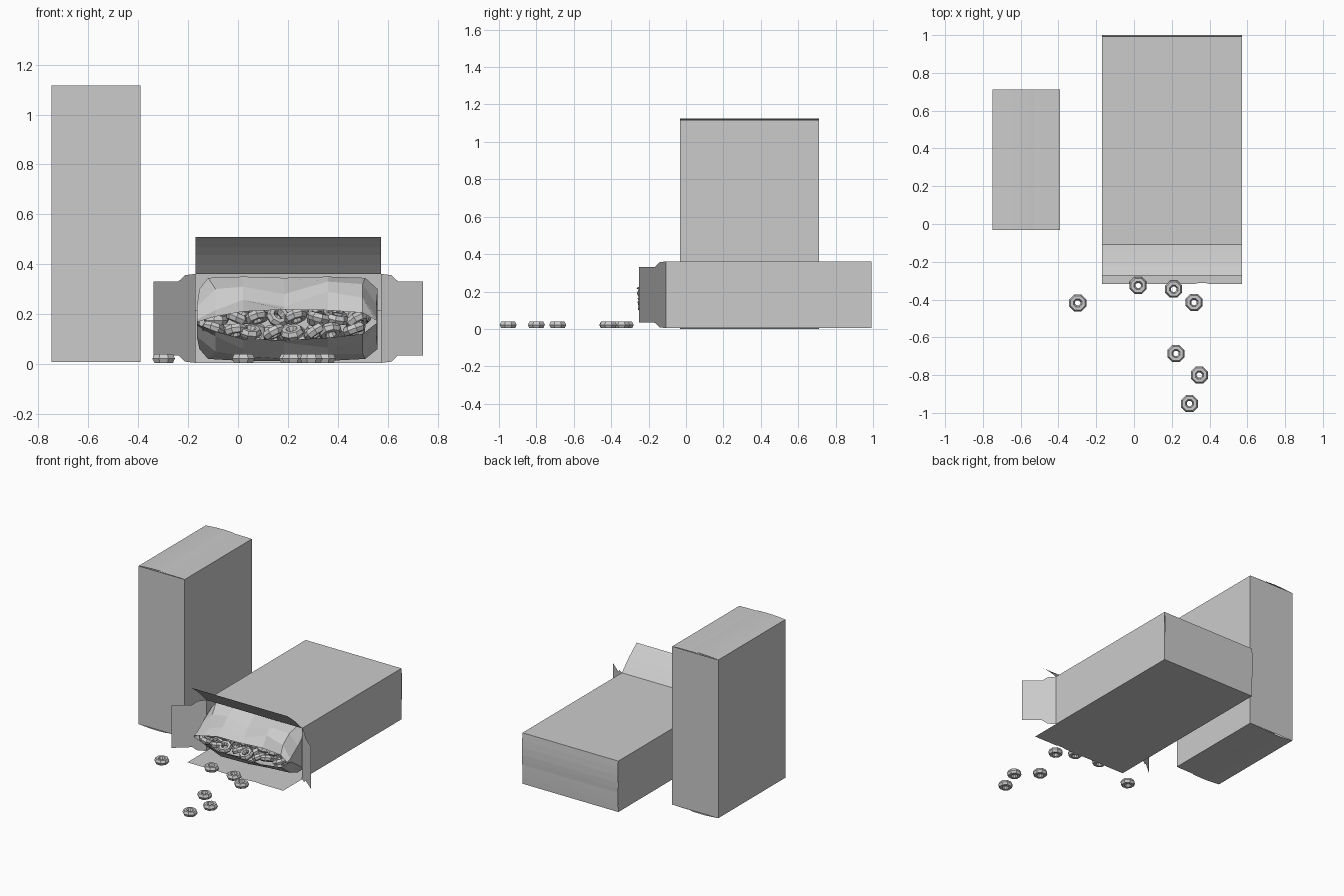
import bpy, bmesh, math, random
from mathutils import Vector, Euler

if "Cube" in bpy.data.objects:
    bpy.data.objects.remove(bpy.data.objects["Cube"])

random.seed(4)
W, D, H = 0.357, 0.743, 1.10      # carton thickness, width, height


def add_object(name, mesh):
    ob = bpy.data.objects.new(name, mesh)
    bpy.context.collection.objects.link(ob)
    return ob


def mesh_object(name, verts, faces):
    me = bpy.data.meshes.new(name)
    me.from_pydata([tuple(v) for v in verts], [], faces)
    return add_object(name, me)


# Card flap: flat outline (u along hinge, v away from it), sliced in v, then folded
def flap(name, outline, fold):
    bm = bmesh.new()
    bm.faces.new([bm.verts.new((u, v, 0)) for u, v in outline])
    bmesh.ops.triangulate(bm, faces=bm.faces[:])
    for v in (0.05, 0.1, 0.15, 0.19):
        bmesh.ops.bisect_plane(bm, geom=bm.verts[:] + bm.edges[:] + bm.faces[:],
                               plane_co=(0, v, 0), plane_no=(0, 1, 0))
    for vert in bm.verts:
        vert.co = fold(vert.co.x, vert.co.y)
    me = bpy.data.meshes.new(name)
    bm.to_mesh(me)
    bm.free()
    return add_object(name, me)


SLOT = [(0, 0), (D, 0), (D, .22), (.565, .22), (.54, .178), (.205, .178), (.18, .22), (0, .22)]
TONGUE = [(0, 0), (D, 0), (D, .21), (.57, .21), (.55, .205), (.53, .175), (.51, .205), (.49, .21),
          (.25, .21), (.23, .205), (.21, .175), (.19, .205), (.17, .21), (0, .21)]
DUST = [(0, 0), (W, 0), (W - .005, .055), (W - .03, .09), (W - .03, .222),
        (.03, .222), (.03, .09), (.005, .055)]


# Carton sleeve with closed ends; place maps local (thickness, width, height) to world
def carton(name, place, closed_ends):
    corners = [(0, 0), (W, 0), (W, D), (0, D)]
    verts = [place(x, y, z) for z in (0, H) for x, y in corners]
    mesh_object(name + "_sleeve", verts, [(i, (i + 1) % 4, (i + 1) % 4 + 4, i + 4) for i in range(4)])
    for label, z, s in closed_ends:
        flap(f"{name}_{label}_slot_flap", SLOT,
             lambda u, v: place(v, u, z + s * 0.008 * math.sin(math.pi * v / 0.28)))
        flap(f"{name}_{label}_tongue_flap", TONGUE,
             lambda u, v: place(W - v, u, z + s * 0.002 * math.sin(math.pi * v / 0.21)))


def upright(x, y, z):
    return Vector((-0.748 + x, -0.032 + y, 0.008 + z * 1.008))


def lying(x, y, z):
    return Vector((-0.17 + y, 0.992 - z, 0.361 - x))


carton("standing_box", upright, [("bottom", 0, -1), ("top", H, 1)])
carton("lying_box", lying, [("back", 0, -1)])

# Open flaps at the mouth of the lying box
FY = 0.992 - H
flap("open_top_flap", SLOT, lambda u, v: Vector(
    (-0.17 + u, FY - 0.165 * v / .22, 0.361 + 0.148 * v / .22 + 0.008 * math.sin(math.pi * v / .22))))
flap("open_bottom_flap", TONGUE, lambda u, v: Vector((-0.17 + u, FY - v, 0.004)))
for label, x0, s in (("left", -0.17, -1), ("right", -0.17 + D, 1)):
    flap(f"open_{label}_flap", DUST,
         lambda u, v: Vector((x0 + s * 0.76 * v, FY - 0.64 * v, 0.004 + u)))

# Crumpled inner bag: lofted sections of (y, column x, upper z, lower z)
box_x = [-.155, -.12, .02, .185, .36, .51, .56]
lip_x = [-.165, -.09, .02, .185, .36, .50, .555]
sections = [
    (.92, box_x, [.30, .34, .345, .345, .345, .34, .30], [.06, .02, .015, .015, .015, .02, .06]),
    (-.07, box_x, [.30, .345, .35, .345, .35, .345, .30], [.06, .02, .012, .012, .012, .02, .06]),
    (-.14, lip_x, [.23, .30, .31, .28, .33, .32, .24], [.11, .05, .03, .02, .04, .04, .11]),
    (-.205, lip_x, [.178, .215, .257, .23, .29, .265, .182], [.153, .11, .06, .085, .065, .09, .157]),
    (-.25, lip_x, [.168, .19, .21, .218, .215, .205, .174], [.16, .13, .10, .095, .105, .12, .163])]
verts, faces, n = [], [], 14
for k, (y, xs, up, low) in enumerate(sections):
    loop = list(zip(xs, up)) + list(zip(xs, low))[::-1]
    verts += [(x, y + (random.uniform(-.018, .012) if k > 1 else 0), z) for x, z in loop]
for k in range(len(sections) - 1):
    faces += [(k * n + i, k * n + (i + 1) % n, (k + 1) * n + (i + 1) % n, (k + 1) * n + i) for i in range(n)]
faces.append(tuple(range(n)))
mesh_object("inner_bag", verts, faces)

# Low-poly ring, shared by all pieces
ring_verts, ring_faces = [], []
for i in range(8):
    a = math.tau * (i + .5) / 8
    for j in range(6):
        b = math.tau * j / 6
        r = 0.032 + 0.017 * math.cos(b)
        ring_verts.append((r * math.cos(a), r * math.sin(a), 0.02 * math.sin(b)))
        ni, nj = (i + 1) % 8, (j + 1) % 6
        ring_faces.append((i * 6 + j, ni * 6 + j, ni * 6 + nj, i * 6 + nj))
ring_mesh = bpy.data.meshes.new("cereal_ring")
ring_mesh.from_pydata(ring_verts, [], ring_faces)

# Spilled rings on the ground
for x, y in [(-.298, -.418), (.022, -.325), (.21, -.345), (.318, -.415), (.222, -.686),
             (.346, -.80), (.294, -.951)]:
    add_object("spilled_ring", ring_mesh).location = (x, y, 0.0215)

# Rings heaped inside the bag, squeezed towards the pinched ends of the mouth
for row, y in enumerate((-.185, -.11, -.03)):
    for col in range(8):
        for level in (-1, 1):
            x = -.09 + col * .08 + level * .012 + random.uniform(-.012, .012)
            spread = 0.032 * (1 - ((x - .19) / .42) ** 2) + 0.008 * row
            ob = add_object("bag_ring", ring_mesh)
            ob.location = (x, y + level * .02 + random.uniform(-.015, .015), .158 + level * spread)
            tilt = 0.5 if random.random() < .6 else 1.5
            ob.rotation_euler = Euler((random.uniform(-tilt, tilt), random.uniform(-.5, .5),
                                       random.uniform(0, 3)))
